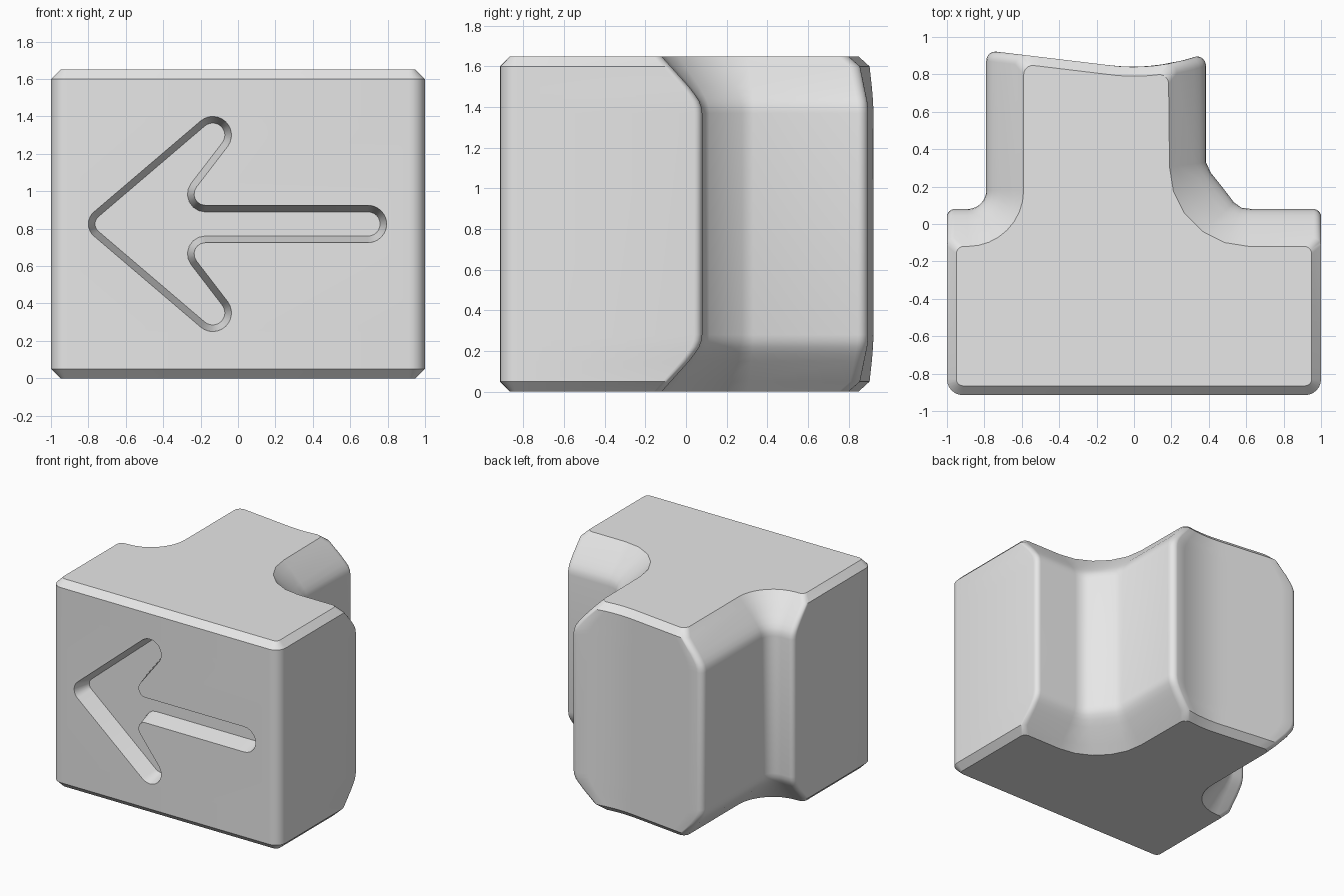
import bpy, bmesh
from math import cos, sin, radians
from mathutils import Vector

if "Cube" in bpy.data.objects:
    bpy.data.objects.remove(bpy.data.objects["Cube"])

HEIGHT = 1.65
MID = HEIGHT / 2

grey = bpy.data.materials.new("plain grey")
grey.use_nodes = True
grey.diffuse_color = (0.8, 0.8, 0.8, 1)
grey.node_tree.nodes["Principled BSDF"].inputs["Base Color"].default_value = (0.8, 0.8, 0.8, 1)


def arc(cx, cy, r, start, end, n=6):
    angles = [radians(start + (end - start) * i / n) for i in range(n + 1)]
    return [(cx + r * cos(t), cy + r * sin(t)) for t in angles]


def loft(name, rings):
    """Closed solid through a stack of equal rings."""
    bm = bmesh.new()
    loops = [[bm.verts.new(p) for p in ring] for ring in rings]
    for low, high in zip(loops, loops[1:]):
        for i in range(len(low)):
            j = (i + 1) % len(low)
            bm.faces.new((low[i], low[j], high[j], high[i]))
    bm.faces.new(loops[0][::-1])
    bm.faces.new(loops[-1])
    bmesh.ops.recalc_face_normals(bm, faces=bm.faces)
    mesh = bpy.data.meshes.new(name)
    bm.to_mesh(mesh)
    bm.free()
    mesh.materials.append(grey)
    obj = bpy.data.objects.new(name, mesh)
    bpy.context.collection.objects.link(obj)
    return obj


def neck_end(x):
    """Slightly hollow rear edge of the neck."""
    return 0.84 + 0.5 * x * x if x > -0.15 else 0.851 - 0.12 * (x + 0.15)


# Right-hand fillet between shoulder and neck
FILLET = [(0.63, 0.08), (0.575, 0.087), (0.535, 0.115), (0.47, 0.2),
          (0.41, 0.275), (0.385, 0.33)]


def section(a, b):
    """Body outline: a insets front, sides and neck end, b insets shoulders and neck sides."""
    left, right = -0.74 + b, 0.335 - b
    t = b / 0.2
    wide = arc(0.615, 0.305, 0.425, 270, 180, 5)
    pts = arc(-0.915, -0.83, 0.085 - a, 180, 270)
    pts += arc(0.915, -0.83, 0.085 - a, 270, 360)
    pts += arc(0.96 - a, 0.04 - b, 0.04, 0, 90)
    pts += [(p[0] + (q[0] - p[0]) * t, p[1] + (q[1] - p[1]) * t) for p, q in zip(FILLET, wide)]
    pts += arc(right, neck_end(right) - a - 0.05, 0.05, 0, 90)
    for i in range(1, 12):
        x = right + (left - right) * i / 12
        pts.append((x, neck_end(x) - a))
    pts += arc(left, neck_end(left) - a - 0.05, 0.05, 90, 180)
    pts += arc(-0.89, 0.18, 0.1 + b, 0, -90, 8)
    pts += arc(-0.96 + a, 0.04 - b, 0.04, 90, 180)
    return pts


# Body: (depth from the end, front inset, shoulder inset)
STEPS = [(0, 0.05, 0.2), (0.05, 0, 0.155), (0.15, 0, 0.065), (0.19, 0, 0.035),
         (0.22, 0, 0.015), (0.25, 0, 0.004), (0.28, 0, 0)]
rings = [[(x, y, d) for x, y in section(a, b)] for d, a, b in STEPS]
rings += [[(x, y, HEIGHT - d) for x, y in section(a, b)] for d, a, b in reversed(STEPS)]
body = loft("body", rings)

# Arrow outline: upper half from tip to shaft end, mirrored below
half = arc(-0.715, 0, 0.085, 180, 130, 4)
half += arc(-0.135, 0.475, 0.1, 130, -37, 12)
half += arc(-0.175, 0.16, 0.06, 143, 270, 6)
half += arc(0.695, 0, 0.1, 90, 0, 6)
outline = [Vector(p) for p in half]
outline += [Vector((x, -z)) for x, z in half[-2:0:-1]]


def inset(pts, w):
    """Move a clockwise outline inward by w."""
    out = []
    for i, p in enumerate(pts):
        d0 = (p - pts[i - 1]).normalized()
        d1 = (pts[(i + 1) % len(pts)] - p).normalized()
        n0, n1 = Vector((d0.y, -d0.x)), Vector((d1.y, -d1.x))
        out.append(p + (n0 + n1) * w / (1 + n0.dot(n1)))
    return out


# Arrow recess with sloping walls
levels = [(-1.0, 0), (-0.915, 0), (-0.775, 0.035)]
cutter = loft("arrow_cutter", [[(p.x, y, MID + p.y) for p in inset(outline, w)] for y, w in levels])
cutter.hide_render = True

cut = body.modifiers.new("arrow recess", "BOOLEAN")
cut.operation = "DIFFERENCE"
cut.solver = "EXACT"
cut.object = cutter
bpy.context.view_layer.objects.active = body
body.select_set(True)
bpy.ops.object.modifier_apply(modifier=cut.name)
bpy.data.objects.remove(cutter)
bpy.ops.object.shade_smooth_by_angle(angle=radians(30))
